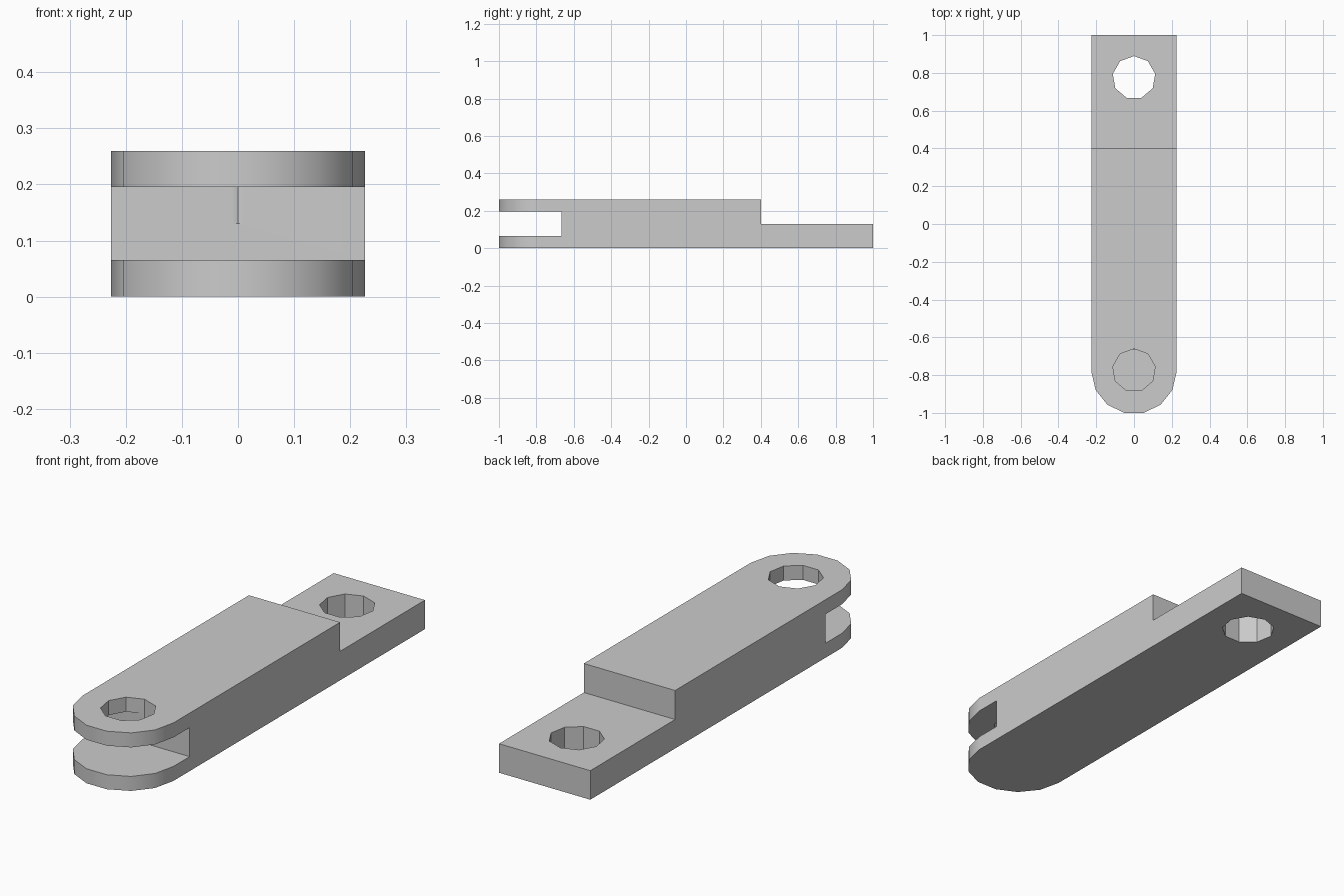
import bpy
import bmesh
from math import cos, sin, pi, radians

cube = bpy.data.objects.get("Cube")
if cube:
    bpy.data.objects.remove(cube, do_unlink=True)

HALF_W, HEIGHT, STEP_Z = 0.226, 0.26, 0.13
ARC_Y, HOLE_Y, HOLE_R = -0.78, 0.775, 0.114
SLOT_LOW, SLOT_HIGH = 0.065, 0.195

grey = bpy.data.materials.new("plain grey")
grey.use_nodes = True
colour = (0.6, 0.6, 0.6, 1)
grey.diffuse_color = colour
grey.node_tree.nodes["Principled BSDF"].inputs["Base Color"].default_value = colour


def prism(name, outline, z0, z1):
    """Extrude a flat outline from z0 up to z1."""
    bm = bmesh.new()
    base = bm.faces.new([bm.verts.new((x, y, z0)) for x, y in outline])
    top = bmesh.ops.extrude_face_region(bm, geom=[base])["geom"]
    verts = [v for v in top if isinstance(v, bmesh.types.BMVert)]
    bmesh.ops.translate(bm, verts=verts, vec=(0, 0, z1 - z0))
    bmesh.ops.recalc_face_normals(bm, faces=bm.faces)
    mesh = bpy.data.meshes.new(name)
    bm.to_mesh(mesh)
    bm.free()
    mesh.materials.append(grey)
    obj = bpy.data.objects.new(name, mesh)
    bpy.context.collection.objects.link(obj)
    return obj


def rect(y0, y1):
    return [(-0.5, y0), (0.5, y0), (0.5, y1), (-0.5, y1)]


def nonagon(y):
    angles = [pi / 2 + 2 * pi * i / 9 for i in range(9)]
    return [(HOLE_R * cos(a), y + HOLE_R * sin(a)) for a in angles]


# Bar with a square back end and a seven-sided rounded front end
arc = [pi + pi * i / 7 for i in range(8)]
outline = [(HALF_W * cos(a), ARC_Y + HALF_W * sin(a)) for a in arc]
outline += [(HALF_W, 1), (-HALF_W, 1)]
link = prism("clevis_link", outline, 0, HEIGHT)

# Back step, front slot, back through hole and upper prong hole
cutters = [
    prism("step_cutter", rect(0.4, 1.2), STEP_Z, 0.5),
    prism("slot_cutter", rect(-1.2, -0.665), SLOT_LOW, SLOT_HIGH),
    prism("back_hole_cutter", nonagon(HOLE_Y), -0.1, 0.2),
    prism("front_hole_cutter", nonagon(-HOLE_Y), STEP_Z, 0.4),
]
bpy.ops.object.select_all(action="DESELECT")
link.select_set(True)
bpy.context.view_layer.objects.active = link
for cutter in cutters:
    cutter.hide_render = True
    cut = link.modifiers.new(cutter.name, "BOOLEAN")
    cut.operation = "DIFFERENCE"
    cut.solver = "EXACT"
    cut.object = cutter
    bpy.ops.object.modifier_apply(modifier=cut.name)
    bpy.data.objects.remove(cutter, do_unlink=True)

# Smooth only the rounded end, keeping the broad sides flat
bpy.ops.object.shade_smooth_by_angle(angle=radians(30))
weighted = link.modifiers.new("flat sides", "WEIGHTED_NORMAL")
weighted.keep_sharp = True
